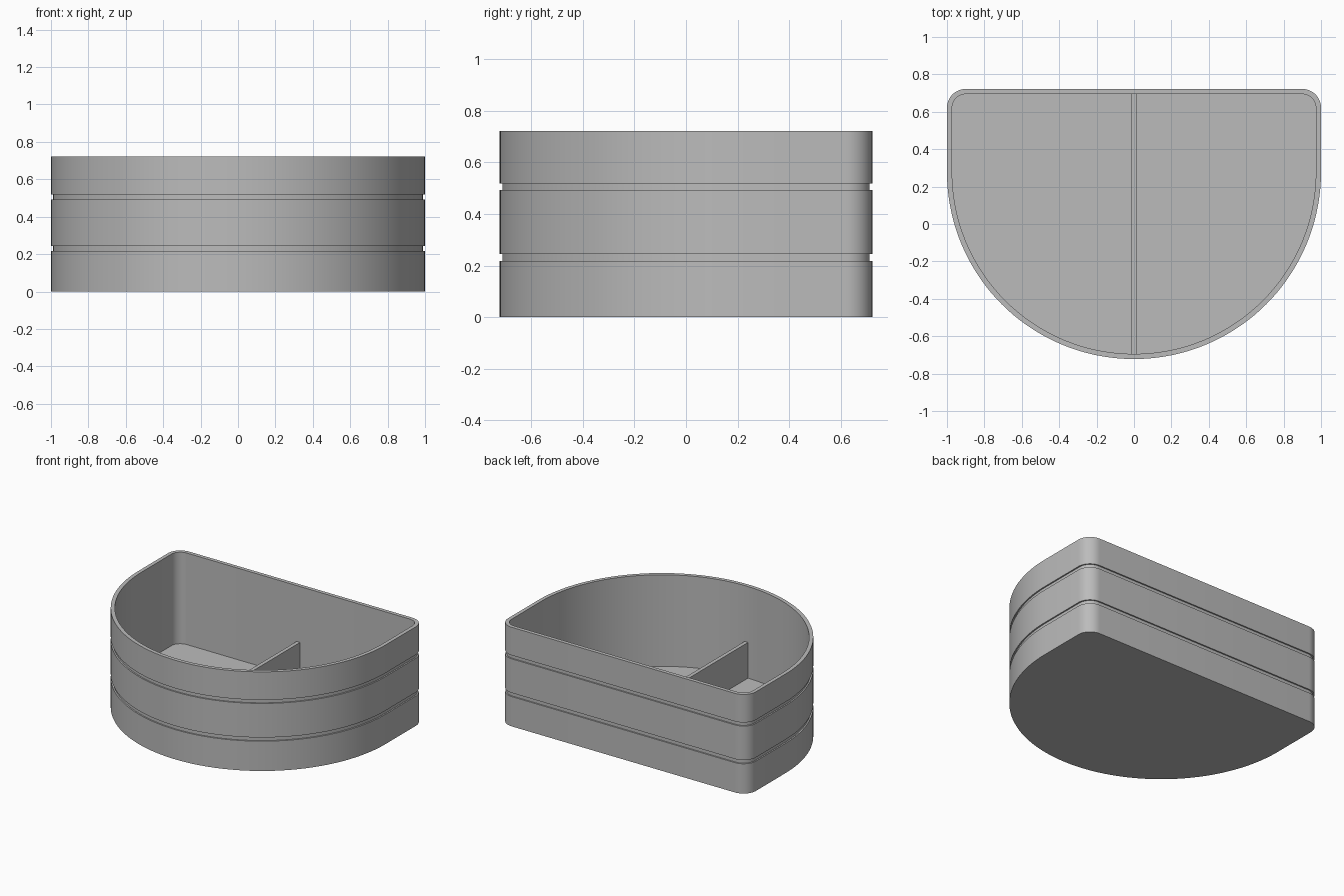
import bpy
import bmesh
from math import cos, sin, pi, radians

cube = bpy.data.objects.get("Cube")
if cube:
    bpy.data.objects.remove(cube, do_unlink=True)

HEIGHT = 0.722
HALF_DEPTH = 0.722
RADIUS = 1.0
CORNER = 0.1
WALL = 0.0275
FLOOR = 0.055
GROOVE = 0.01
DIVIDER_TOP = 0.315
CENTRE_Y = RADIUS - HALF_DEPTH

grey = bpy.data.materials.new("plain grey")
grey.use_nodes = True
grey.diffuse_color = (0.5, 0.5, 0.5, 1)
grey.node_tree.nodes["Principled BSDF"].inputs["Base Color"].default_value = (0.5, 0.5, 0.5, 1)


def arc(cx, cy, r, start, end, steps):
    angles = [radians(start + (end - start) * i / steps) for i in range(steps + 1)]
    return [(cx + r * cos(a), cy + r * sin(a)) for a in angles]


def outline(inset):
    """D-shaped plan: half circle at the front, two rounded corners at the back."""
    x, y = RADIUS - CORNER, HALF_DEPTH - CORNER
    r = CORNER - inset
    return (arc(0, CENTRE_Y, RADIUS - inset, 180, 360, 72)
            + arc(x, y, r, 0, 90, 10)
            + arc(-x, y, r, 90, 180, 10))


def finish(name, bm):
    bmesh.ops.recalc_face_normals(bm, faces=bm.faces)
    mesh = bpy.data.meshes.new(name)
    bm.to_mesh(mesh)
    bm.free()
    mesh.materials.append(grey)
    obj = bpy.data.objects.new(name, mesh)
    bpy.context.collection.objects.link(obj)
    return obj


# Tray shell: wall section (inset, height) swept around the D-shaped plan
section = [(0, 0)]
for low, high in ((0.217, 0.244), (0.492, 0.518)):
    section += [(0, low), (GROOVE, low), (GROOVE, high), (0, high)]
section += [(0, HEIGHT), (WALL, HEIGHT), (WALL, FLOOR)]

bm = bmesh.new()
rings = [[bm.verts.new((x, y, z)) for x, y in outline(inset)] for inset, z in section]
for a, b in zip(rings, rings[1:]):
    for i in range(len(a)):
        j = (i + 1) % len(a)
        bm.faces.new((a[i], a[j], b[j], b[i]))
bm.faces.new(rings[0])
bm.faces.new(rings[-1])
tray = finish("tray_shell", bm)

bpy.ops.object.select_all(action="DESELECT")
tray.select_set(True)
bpy.context.view_layer.objects.active = tray
bpy.ops.object.shade_smooth_by_angle(angle=radians(30))

# Low divider from front to back, its ends set slightly into the walls
bm = bmesh.new()
bmesh.ops.create_cube(bm, size=1)
length = 2 * (HALF_DEPTH - WALL) + 0.01
base = FLOOR - 0.005
for v in bm.verts:
    v.co.x *= WALL
    v.co.y *= length
    v.co.z = DIVIDER_TOP if v.co.z > 0 else base
finish("divider", bm)
